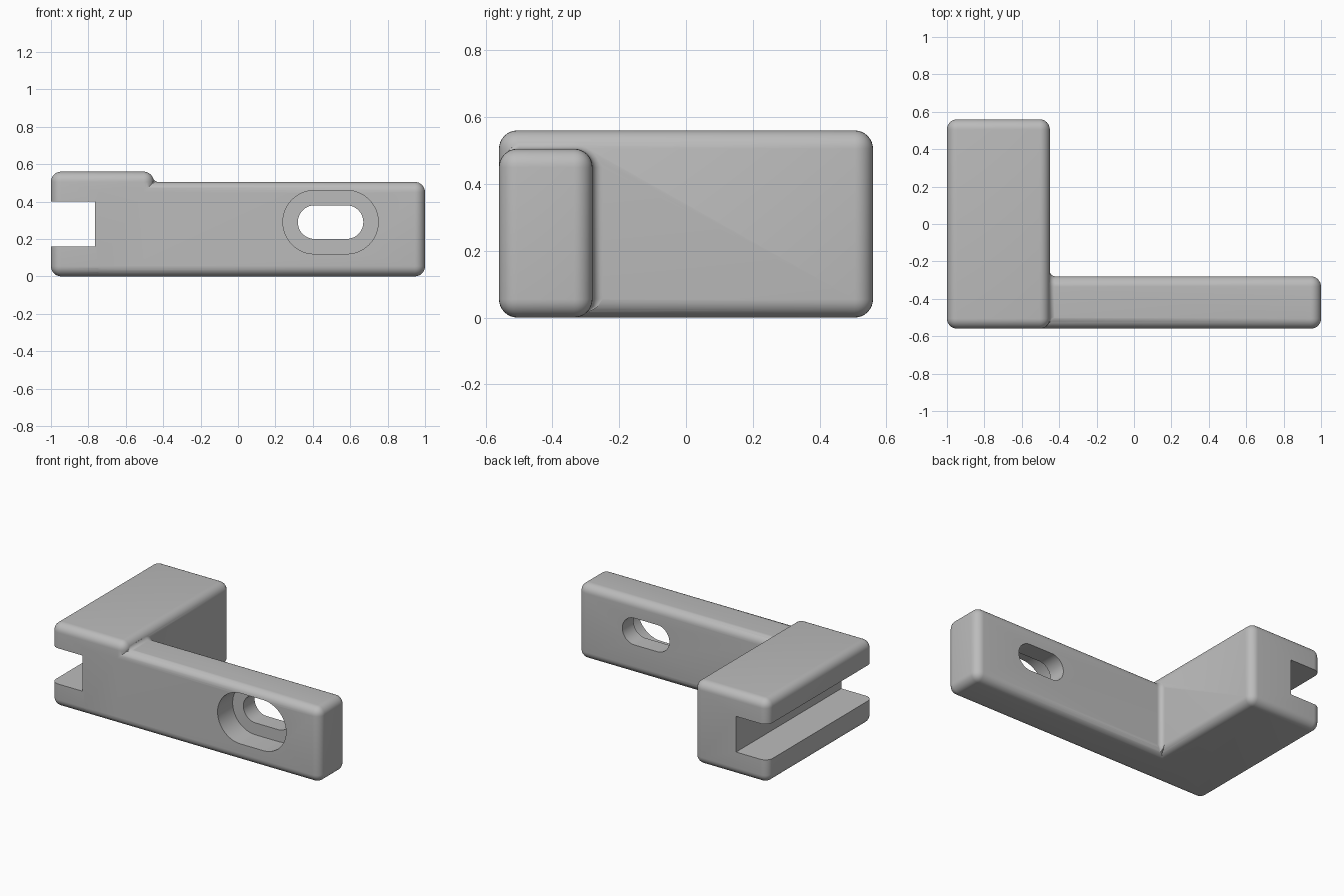
import bpy, bmesh, math
from mathutils import Vector

cube = bpy.data.objects.get("Cube")
if cube:
    bpy.data.objects.remove(cube, do_unlink=True)

EDGE = 0.055          # outer rounding
FILLET = 0.03         # inner corner rounding
BLOCK_X, ARM_Y, ARM_Z = -0.45, -0.28, 0.505

grey = bpy.data.materials.new("plain grey")
grey.use_nodes = True
colour = (0.5, 0.5, 0.5, 1)
grey.diffuse_color = colour
grey.node_tree.nodes["Principled BSDF"].inputs["Base Color"].default_value = colour


def finish(name, bm):
    bmesh.ops.recalc_face_normals(bm, faces=bm.faces)
    mesh = bpy.data.meshes.new(name)
    bm.to_mesh(mesh)
    bm.free()
    mesh.materials.append(grey)
    ob = bpy.data.objects.new(name, mesh)
    bpy.context.collection.objects.link(ob)
    return ob


def box(name, low, high, rounding=0):
    low, high = Vector(low), Vector(high)
    bm = bmesh.new()
    bmesh.ops.create_cube(bm, size=1)
    bmesh.ops.scale(bm, vec=high - low, verts=bm.verts)
    bmesh.ops.translate(bm, vec=(low + high) / 2, verts=bm.verts)
    if rounding:
        bmesh.ops.bevel(bm, geom=bm.edges[:], offset=rounding, segments=8,
                        profile=0.5, affect='EDGES')
    return finish(name, bm)


def loft(name, rings):
    bm = bmesh.new()
    loops = [[bm.verts.new(p) for p in ring] for ring in rings]
    for a, b in zip(loops, loops[1:]):
        for i in range(len(a)):
            j = (i + 1) % len(a)
            bm.faces.new((a[i], a[j], b[j], b[i]))
    bm.faces.new(loops[0])
    bm.faces.new(loops[-1])
    return finish(name, bm)


def slot(name, radius, y0, y1, steps=24):
    # Long round-ended hole running through the arm along y
    outline = []
    for side, start in ((1, -90), (-1, 90)):
        for i in range(steps + 1):
            a = math.radians(start + 180 * i / steps)
            outline.append((0.495 + side * 0.085 + radius * math.cos(a),
                            0.29 + radius * math.sin(a)))
    return loft(name, [[(x, y, z) for x, z in outline] for y in (y0, y1)])


def fillet_ring(y, z, angle, r):
    # Concave section standing on the arm surface, tangent to the block side
    ny, nz = math.cos(angle), math.sin(angle)
    reach = math.sqrt((EDGE + r) ** 2 - r * r)
    top = max(0, nz)
    cx = BLOCK_X + r + (reach - EDGE - r) * top
    end = math.pi - top * math.atan2(r, reach)
    # The arc runs from the block side down to the arm surface
    end_angle = math.pi + top * math.atan2(r, reach)
    points = [(BLOCK_X - 0.02, r * 0.8)]
    for i in range(9):
        a = end_angle + (1.5 * math.pi - end_angle) * i / 8
        points.append((cx + r * math.cos(a), r + r * math.sin(a)))
    points += [(cx, -0.015), (BLOCK_X - 0.02, -0.015)]
    return [(x, y + h * ny, z + h * nz) for x, h in points]


# Solid parts
body = box("bracket", (-1, -0.56, 0), (BLOCK_X, 0.56, 0.56), EDGE)
arm = box("arm", (-0.8, -0.56, 0), (1, ARM_Y, ARM_Z), EDGE)

# Inner corner fillet: up the back of the arm and over its top
cy, cz = ARM_Y - EDGE, ARM_Z - EDGE
rings = []
for deg, r in ((-40, 0.004), (-20, 0.018), (0, FILLET)):
    a = math.radians(deg)
    rings.append(fillet_ring(cy + EDGE * math.cos(a), EDGE + EDGE * math.sin(a), a, r))
for i in range(9):
    a = math.pi / 2 * i / 8
    rings.append(fillet_ring(cy + EDGE * math.cos(a), cz + EDGE * math.sin(a), a, FILLET))
for y, r in ((-0.5, FILLET), (-0.53, 0.004)):
    rings.append(fillet_ring(y, ARM_Z if r == FILLET else ARM_Z - 0.007, math.pi / 2, r))
fillet = loft("corner_fillet", rings)

# Cutters
channel = box("channel_cutter", (-1.2, -0.8, 0.16), (-0.765, 0.8, 0.4))
through = slot("slot_cutter", 0.09, -0.8, 0)
recess = slot("recess_cutter", 0.17, -0.8, -0.4)

for part, operation in ((arm, 'UNION'), (fillet, 'UNION'), (channel, 'DIFFERENCE'),
                        (through, 'DIFFERENCE'), (recess, 'DIFFERENCE')):
    mod = body.modifiers.new(part.name, 'BOOLEAN')
    mod.operation, mod.object, mod.solver = operation, part, 'EXACT'

# Bake the solid and drop the helpers
bpy.context.view_layer.update()
solid = bpy.data.meshes.new_from_object(
    body.evaluated_get(bpy.context.evaluated_depsgraph_get()))
body.modifiers.clear()
body.data = solid
for part in (arm, fillet, channel, through, recess):
    bpy.data.objects.remove(part, do_unlink=True)

bpy.ops.object.select_all(action='DESELECT')
body.select_set(True)
bpy.context.view_layer.objects.active = body
bpy.ops.object.shade_smooth_by_angle(angle=math.radians(30))
